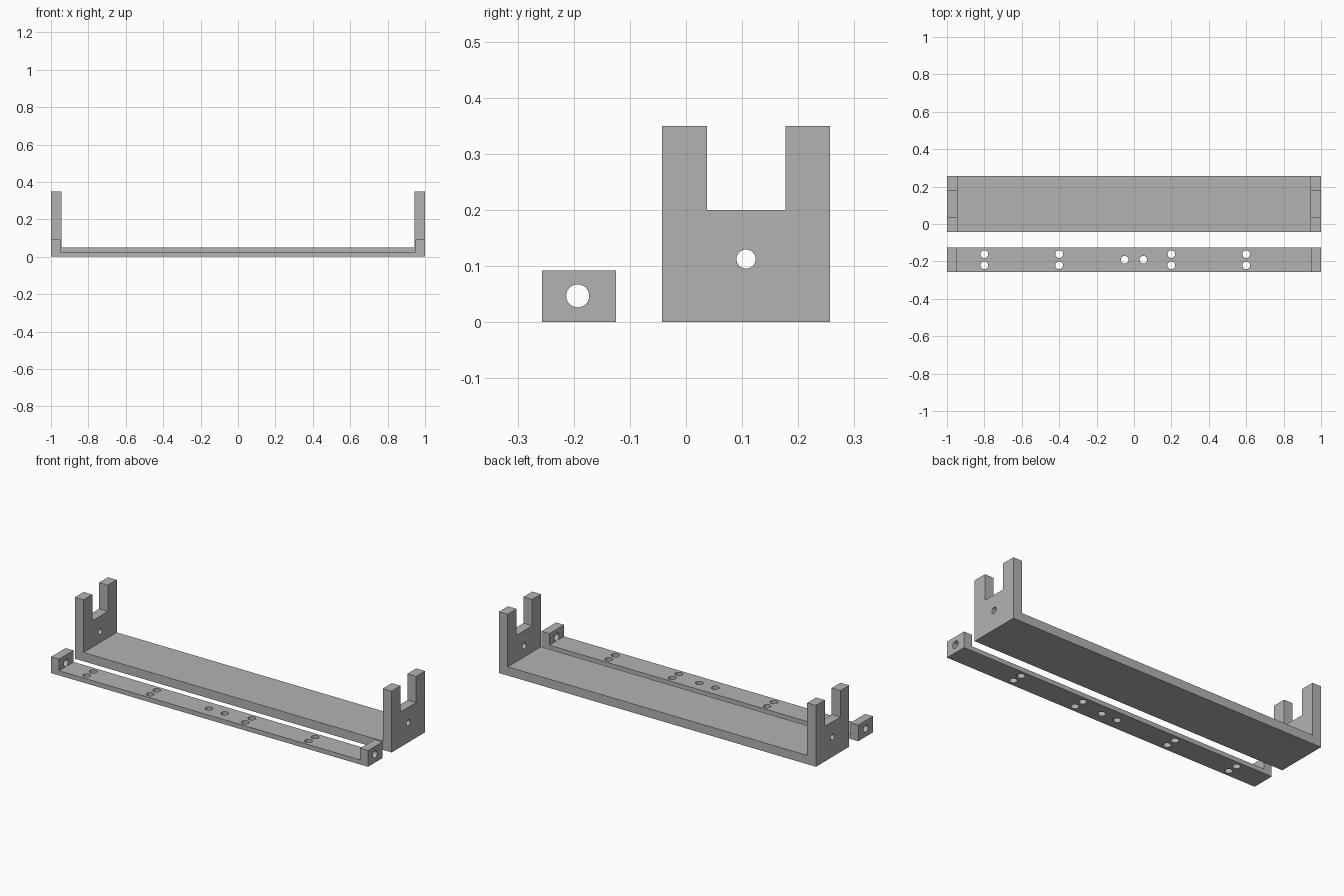
import bpy, bmesh
from math import pi
from mathutils import Matrix, Vector

if "Cube" in bpy.data.objects:
    bpy.data.objects.remove(bpy.data.objects["Cube"])

grey = bpy.data.materials.new("plain grey")
grey.use_nodes = True
grey.diffuse_color = (0.45, 0.45, 0.45, 1)
grey.node_tree.nodes["Principled BSDF"].inputs["Base Color"].default_value = (0.45, 0.45, 0.45, 1)


def make_object(name, bm):
    bmesh.ops.recalc_face_normals(bm, faces=bm.faces)
    mesh = bpy.data.meshes.new(name)
    bm.to_mesh(mesh)
    bm.free()
    mesh.materials.append(grey)
    obj = bpy.data.objects.new(name, mesh)
    bpy.context.collection.objects.link(obj)
    return obj


def channel(name, y0, y1, height, floor, wall):
    """U-shaped profile in the XZ plane, extruded along y."""
    inner = 1 - wall
    outline = [(-1, 0), (1, 0), (1, height), (inner, height), (inner, floor),
               (-inner, floor), (-inner, height), (-1, height)]
    bm = bmesh.new()
    face = bm.faces.new([bm.verts.new((x, y0, z)) for x, z in outline])
    ext = bmesh.ops.extrude_face_region(bm, geom=[face])["geom"]
    moved = [v for v in ext if isinstance(v, bmesh.types.BMVert)]
    bmesh.ops.translate(bm, verts=moved, vec=Vector((0, y1 - y0, 0)))
    return make_object(name, bm)


def add_hole(bm, centre, radius, depth, axis="Z"):
    turn = Matrix.Rotation(pi / 2, 4, "Y") if axis == "X" else Matrix()
    bmesh.ops.create_cone(bm, cap_ends=True, segments=32, radius1=radius, radius2=radius,
                          depth=depth, matrix=Matrix.Translation(centre) @ turn)


def cut(obj, bm):
    """Subtract the cutter mesh and keep the finished result."""
    cutter = make_object(obj.name + "_cutter", bm)
    cutter.hide_render = True
    mod = obj.modifiers.new("cut", "BOOLEAN")
    mod.operation = "DIFFERENCE"
    mod.solver = "EXACT"
    mod.object = cutter
    bpy.context.view_layer.objects.active = obj
    bpy.ops.object.modifier_apply(modifier=mod.name)
    bpy.data.objects.remove(cutter)


# Wide cradle: forked end plates, each with a round hole
mid = 0.107
cradle = channel("wide_cradle", mid - 0.15, mid + 0.15, 0.35, 0.05, 0.055)
bm = bmesh.new()
bmesh.ops.create_cube(bm, size=1, matrix=Matrix.Translation((0, mid, 0.35))
                      @ Matrix.Diagonal((2.2, 0.14, 0.3, 1)))
add_hole(bm, (0, mid, 0.1125), 0.017, 2.2, "X")
cut(cradle, bm)

# Narrow rail: end lugs with holes, and mounting holes through the floor
mid = -0.191
rail = channel("narrow_rail", mid - 0.066, mid + 0.066, 0.092, 0.026, 0.05)
bm = bmesh.new()
for side in (-1, 1):
    add_hole(bm, (side, mid - 0.002, 0.047), 0.0205, 0.2, "X")
    add_hole(bm, (side * 0.05, mid, 0.013), 0.0205, 0.1)
    for x in (-0.8, -0.4, 0.2, 0.6):
        add_hole(bm, (x, mid + side * 0.03, 0.013), 0.0205, 0.1)
cut(rail, bm)
